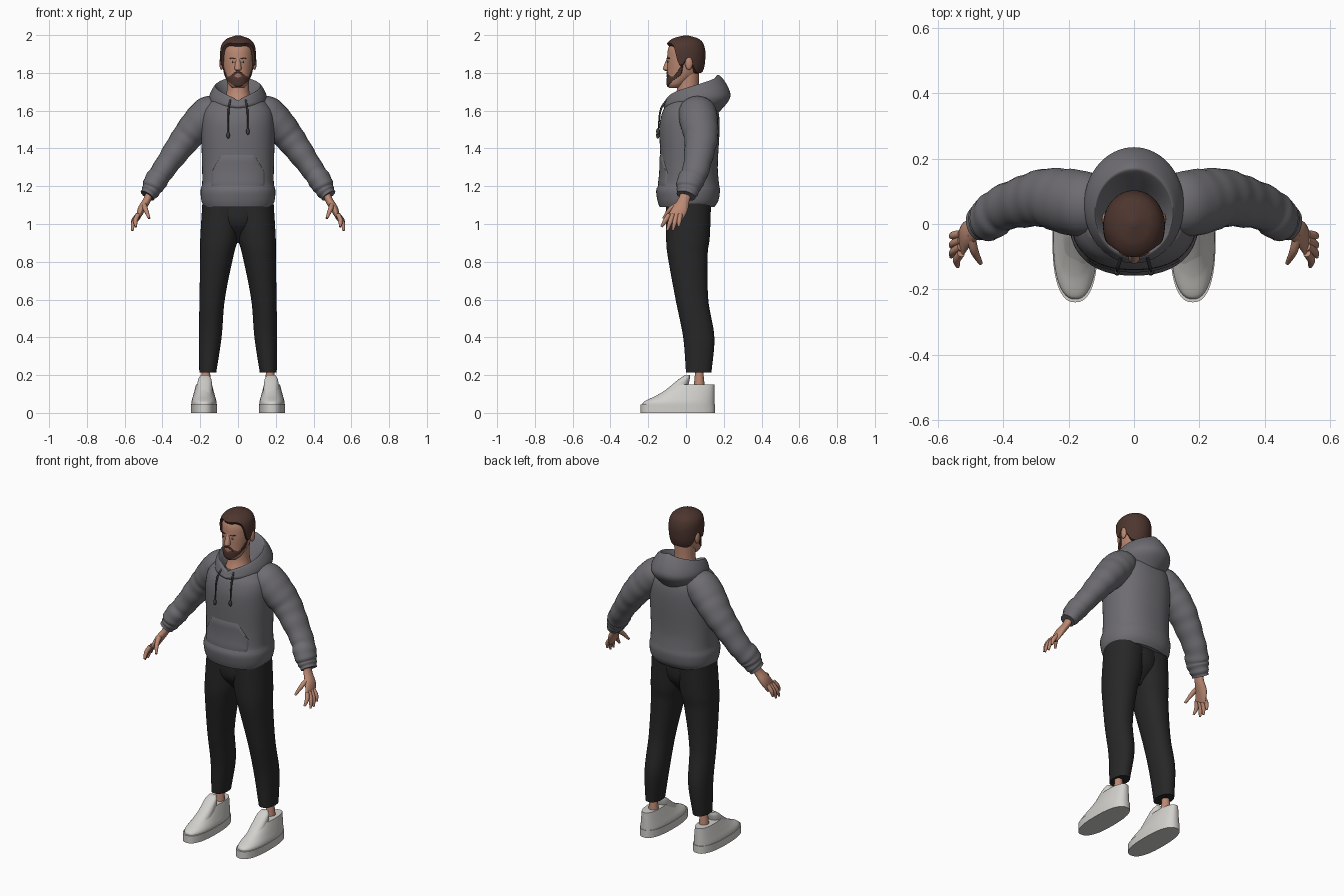
import bpy, bmesh, math
from mathutils import Vector

cube = bpy.data.objects.get("Cube")
if cube:
    bpy.data.objects.remove(cube, do_unlink=True)

def material(name, red, green, blue):
    mat = bpy.data.materials.new(name)
    mat.use_nodes = True
    mat.diffuse_color = (red, green, blue, 1)
    mat.node_tree.nodes["Principled BSDF"].inputs["Base Color"].default_value = mat.diffuse_color
    return mat

SKIN = material("skin", .5, .25, .17)
HAIR = material("brown_hair", .075, .036, .028)
GREY = material("grey_fleece", .155, .15, .165)
BLACK = material("black_cloth", .02, .02, .02)
WHITE = material("white_leather", .64, .63, .6)
CORD = material("dark_cord", .05, .05, .05)
LIP = material("lip", .36, .15, .11)
EYE = material("eye_white", .5, .45, .42)
IRIS = material("iris", .03, .02, .02)
parts = []

def sample(rows, key):
    """Smooth interpolation of table rows keyed by their first column."""
    last = len(rows) - 1
    key = min(max(key, rows[0][0]), rows[last][0])
    i = max(k for k in range(last) if rows[k][0] <= key)
    start, end = rows[i], rows[i + 1]
    gap = end[0] - start[0]
    s = (key - start[0]) / gap

    def slope(k, column):
        before, after = rows[max(k - 1, 0)], rows[min(k + 1, last)]
        return gap * (after[column] - before[column]) / (after[0] - before[0])
    ease = s * s * (3 - 2 * s)
    return [start[c] * (1 - ease) + end[c] * ease
            + slope(i, c) * s * (1 - s) ** 2 - slope(i + 1, c) * s * s * (1 - s)
            for c in range(1, len(start))]

def make(name, rings, mat, wrap=True, caps=True, joined=False, centre=None):
    """Skin a list of equally long point rings."""
    bm = bmesh.new()
    grid = [[bm.verts.new(point) for point in ring] for ring in rings]
    count = len(grid[0])
    pairs = list(zip(grid, grid[1:]))
    if joined:
        pairs.append((grid[-1], grid[0]))
    for lower, upper in pairs:
        for j in range(count if wrap else count - 1):
            k = (j + 1) % count
            bm.faces.new((lower[j], lower[k], upper[k], upper[j]))
    if caps:
        bm.faces.new(grid[0])
        bm.faces.new(grid[-1])
    bmesh.ops.recalc_face_normals(bm, faces=bm.faces)
    if centre and sum(f.normal.dot(f.calc_center_median() - centre) for f in bm.faces) < 0:
        bmesh.ops.reverse_faces(bm, faces=bm.faces)
    mesh = bpy.data.meshes.new(name)
    bm.to_mesh(mesh)
    bm.free()
    mesh.materials.append(mat)
    ob = bpy.data.objects.new(name, mesh)
    bpy.context.collection.objects.link(ob)
    parts.append(ob)

def around(count):
    return [math.tau * j / count - math.pi for j in range(count)]

def section(rows, angle, z, power=1, side=1):
    """Point on a body with rows of height, half width, front, back and optional centre."""
    half, front, back, *shift = sample(rows, z)
    bend = lambda v: math.copysign(abs(v) ** power, v)
    return Vector((side * (sum(shift) + half * bend(math.sin(angle))),
                   (front + back) / 2 - (back - front) / 2 * bend(math.cos(angle)), z))

def body(name, rows, mat, power=1, side=1, steps=40):
    low, high = rows[0][0], rows[-1][0]
    make(name, [[section(rows, angle, low + (high - low) * i / steps, power, side)
                 for angle in around(48)] for i in range(steps + 1)], mat)

def patch(name, rows, first, last, low, high, lift, mat, centre, side=1, power=1, cols=24, steps=8):
    """Thin raised plate between two height rules, with its border sunk in."""
    rings = []
    for i in range(steps + 1):
        ring = []
        for j in range(cols + 1):
            angle = first + (last - first) * j / cols
            bottom, top = low(angle), high(angle)
            point = section(rows, angle, bottom + (top - bottom) * i / steps, power, side)
            border = i in (0, steps) or j in (0, cols)
            ring.append(point + (point - centre).normalized() * (-.002 if border else lift))
        rings.append(ring)
    make(name, rings, mat, wrap=False, caps=False, centre=centre)

def feature(name, first, last, z, half, lift, mat, side=1):
    """Lens-shaped facial detail."""
    bulge = lambda angle: half * max(.2, math.sin(math.pi * (angle - first) / (last - first)))
    patch(name, head, first, last, lambda a: z - bulge(a), lambda a: z + bulge(a),
          lift, mat, HEAD_CENTRE, side)

def tube(name, path, mat, side=1, folds=0, per=8):
    """Tube through points with one radius across and one along y, optionally rippled."""
    rows = [(i, *point) for i, point in enumerate(path)]
    count = per * (len(path) - 1)
    spots = [sample(rows, i / per) for i in range(count + 1)]
    rings = []
    for i, (x, y, z, across, along) in enumerate(spots):
        ahead, behind = spots[min(i + 1, count)], spots[max(i - 1, 0)]
        direction = (Vector(ahead[:3]) - Vector(behind[:3])).normalized()
        u = (Vector((0, 1, 0)) - direction * direction.y).normalized()
        v = direction.cross(u)
        swell = 1 + folds * math.sin(i) * i / count
        ring = [Vector((x, y, z)) + swell * (u * along * math.cos(a) + v * across * math.sin(a))
                for a in around(24)]
        rings.append([(point.x * side, point.y, point.z) for point in ring])
    make(name, rings, mat)

def rod(name, points, radius, mat, side=1):
    """Round rod that narrows at its end."""
    path = [(*point, radius, radius) for point in points]
    path[-1] = (*points[-1], radius / 2, radius / 2)
    tube(name, path, mat, side)

def ball(name, centre, size, mat, side=1):
    x, y, z = centre
    bpy.ops.mesh.primitive_uv_sphere_add(segments=20, ring_count=12, radius=1, location=(x * side, y, z))
    ob = bpy.context.object
    ob.name, ob.scale = name, size
    ob.data.materials.append(mat)
    parts.append(ob)

# Head, neck and nose
head = [(1.72, .03, -.09, -.03), (1.74, .05, -.1, 0), (1.8, .072, -.1, .07), (1.88, .082, -.1, .09),
        (1.94, .078, -.09, .085), (1.97, .052, -.06, .06), (1.985, .01, -.01, .01)]
HEAD_CENTRE = Vector((0, 0, 1.86))
CROWN = head[-1][0]
body("head", head, SKIN)
body("neck", [(1.62, .08, -.08, .09), (1.7, .06, -.05, .07), (1.8, .06, -.05, .07)], SKIN)
body("nose", [(1.81, .01, -.11, -.08), (1.82, .018, -.122, -.08), (1.88, .01, -.1, -.08)], SKIN)

# Hair grows from a shaped hairline up to the crown
hairline = [(0, 1.94), (.9, 1.93), (1.3, 1.84), (1.5, 1.84), (1.7, 1.87), (2.3, 1.8), (math.pi, 1.8)]
rings = []
for i in range(25):
    climb = math.sin(math.pi / 2 * i / 24)
    ring = []
    for angle in around(96):
        low = sample(hairline, abs(angle))[0]
        point = section(head, angle, low + (CROWN - low) * climb)
        lift = .013 + .005 * max(0, math.cos(angle)) * (1 - climb) if i else -.002
        ring.append(point + (point - HEAD_CENTRE).normalized() * lift)
    rings.append(ring)
make("hair", rings, HAIR)

# Beard, moustache and lips
beard_top = [(0, 1.776), (.5, 1.79), (1, 1.785), (1.5, 1.86)]
patch("beard", head, -1.5, 1.5, lambda a: 1.722 + .03 * a * a, lambda a: sample(beard_top, abs(a))[0],
      .004, HAIR, HEAD_CENTRE, cols=60)
patch("moustache", head, -.5, .5, lambda a: 1.798 - a * a / 8, lambda a: 1.808 - a * a / 12,
      .004, HAIR, HEAD_CENTRE)
feature("lips", -.27, .27, 1.787, .008, .004, LIP)

for side, tag in ((1, "left_"), (-1, "right_")):
    # Eyes, brows and ears
    feature(tag + "eye", .24, .5, 1.857, .006, .001, EYE, side)
    feature(tag + "iris", .31, .43, 1.857, .005, .003, IRIS, side)
    feature(tag + "eyebrow", .17, .6, 1.877, .005, .004, HAIR, side)
    ball(tag + "ear", (.087, .015, 1.85), (.012, .02, .034), SKIN, side)

    # Sleeve with soft folds and a narrow cuff
    tube(tag + "sleeve", [(.09, .05, 1.61, .06, .08), (.15, .06, 1.59, .09, .1), (.21, .07, 1.53, .09, .1),
                          (.27, .08, 1.46, .08, .09), (.33, .07, 1.38, .07, .08), (.4, .05, 1.28, .06, .07),
                          (.44, .02, 1.22, .06, .07), (.46, .01, 1.18, .05, .06), (.48, 0, 1.15, .04, .05)],
         GREY, side, folds=.04)

    # Hand with spread fingers
    tube(tag + "palm", [(.46, .01, 1.19, .02, .03), (.48, -.01, 1.13, .02, .03), (.51, -.03, 1.08, .02, .04),
                        (.53, -.06, 1.03, .01, .04)], SKIN, side)
    rod(tag + "thumb", [(.5, -.03, 1.11), (.49, -.08, 1.08), (.47, -.12, 1.03)], .013, SKIN, side)
    for i, finger in enumerate(("index", "middle", "ring", "little")):
        root = Vector((.53, -.09 + .02 * i, 1.05))
        tip = Vector((.54 + .02 * min(i, 1), -.13 + .03 * i, .985 if i % 3 == 0 else .965))
        knuckle = root.lerp(tip, .5) + Vector((.008, 0, 0))
        rod(f"{tag}{finger}_finger", [root, knuckle, tip], .012, SKIN, side)

    # Trouser leg and ankle
    body(tag + "trouser_leg", [(.215, .045, 0, .135, .16), (.4, .06, -.015, .15, .147), (.6, .067, -.055, .118, .137),
                               (.85, .09, -.1, .115, .11), (.92, .1, -.105, .125, .1), (1.12, .108, -.105, .133, .08)],
         BLACK, .92, side)
    rod(tag + "ankle", [(.17, .07, .08), (.17, .07, .26)], .035, SKIN, side)

    # Shoe with sole, tapering upper and tongue
    plan = (.07, -.24, .153, .18)
    body(tag + "shoe_sole", [(0, *plan), (.045, *plan)], WHITE, .82, side)
    upper = ((.04, .068, -.232), (.06, .066, -.222), (.09, .058, -.16), (.12, .05, -.11), (.15, .042, -.07))
    body(tag + "shoe_upper", [(*row, .15, .18) for row in upper], WHITE, .85, side)
    tongue = ((.1, .042, -.135, 0), (.14, .04, -.085, .01), (.18, .034, -.036, .02), (.2, .022, -.006, .02))
    body(tag + "shoe_tongue", [(*row, .176) for row in tongue], WHITE, .85, side)

    # Drawstring and its end knot
    end = 1.46 - .01 * side if side < 0 else 1.49
    rod(tag + "drawstring", [(.04, -.1, 1.66), (.05, -.135, 1.6), (.052, -.148, end)], .005, CORD, side)
    ball(tag + "drawstring_knot", (.052, -.149, end), (.009, .009, .018), CORD, side)

# Trouser seat fills the space between the legs
body("trouser_seat", [(.9, .03, -.02, .05), (1, .13, -.1, .12), (1.12, .15, -.105, .13)], BLACK)

# Hoodie trunk with a gathered hem and a front pocket
trunk = [(1.09, .18, -.14, .15), (1.12, .193, -.15, .17), (1.18, .198, -.158, .18), (1.21, .19, -.145, .175),
         (1.3, .19, -.135, .168), (1.52, .194, -.14, .178), (1.6, .183, -.122, .17), (1.65, .145, -.09, .145)]
body("hoodie_trunk", trunk, GREY, .86)
patch("front_pocket", trunk, -.8, .8, lambda a: 1.2, lambda a: 1.37 - .25 * max(0, abs(a) - .4),
      .006, GREY, Vector((0, 0, 1.3)), power=.86)

# Hood: closed roll, low at the front and high at the back
loops = [(.06, -.06, .08, 1.62, 1.66), (.11, -.09, .15, 1.65, 1.77), (.125, -.105, .18, 1.65, 1.785),
         (.15, -.115, .225, 1.635, 1.72), (.15, -.12, .23, 1.62, 1.66), (.12, -.1, .16, 1.6, 1.575)]
loops = [(i, *loop) for i, loop in enumerate(loops)]
rings = []
for i in range(36):
    half, front, back, low, high = sample(loops, i / 7)
    rings.append([(half * math.sin(a), (front + back) / 2 - (back - front) / 2 * math.cos(a),
                   low + (high - low) * (abs(a) / math.pi) ** .8) for a in around(64)])
make("hood", rings, GREY, caps=False, joined=True)

# Smooth shading with sharp borders
bpy.ops.object.select_all(action='DESELECT')
for ob in parts:
    ob.select_set(True)
bpy.context.view_layer.objects.active = parts[0]
bpy.ops.object.shade_smooth_by_angle(angle=math.radians(50))
